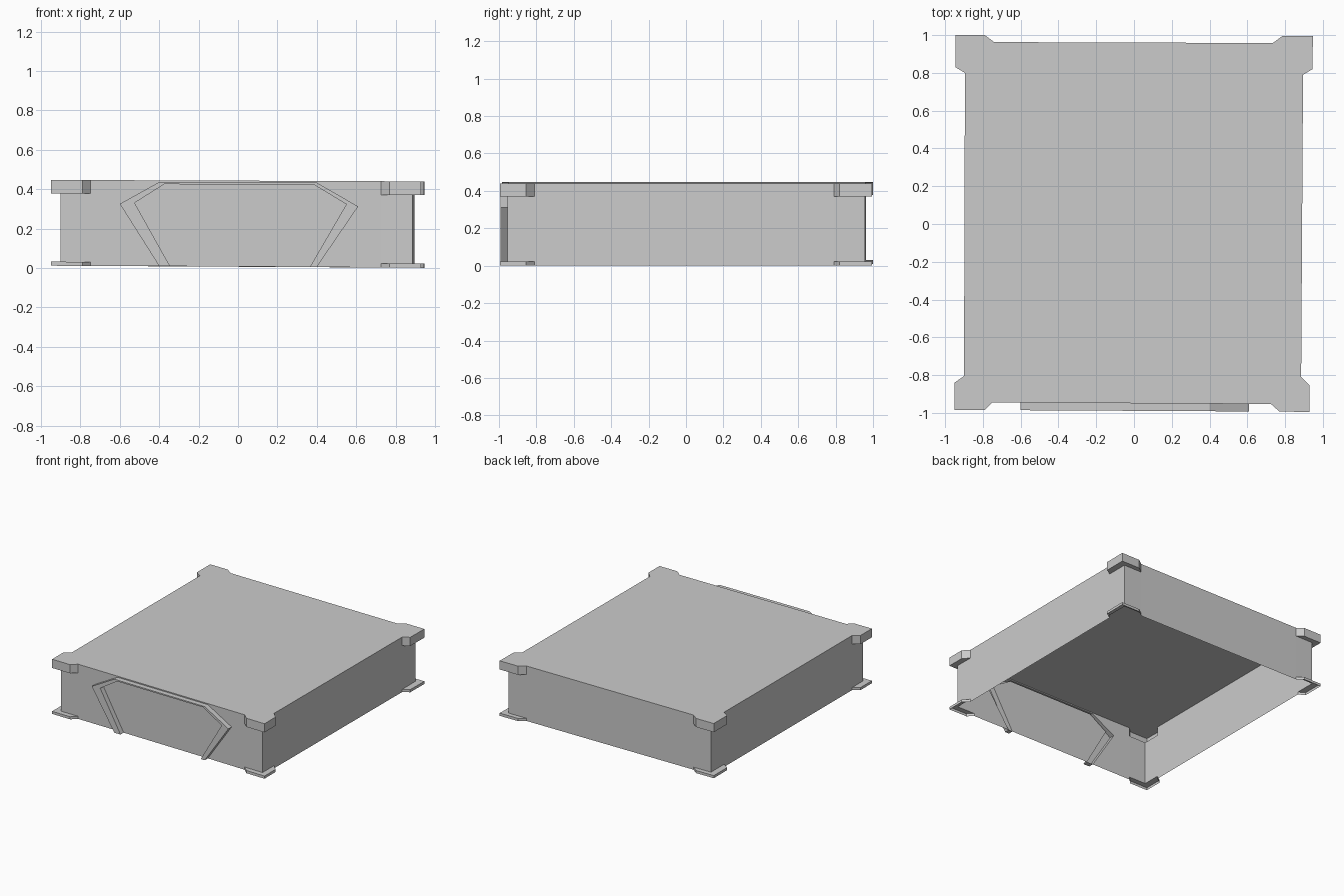
import bpy, bmesh

if "Cube" in bpy.data.objects:
    bpy.data.objects.remove(bpy.data.objects["Cube"])


def make_object(name, faces):
    """Build an object from a list of polygons, welding shared corners."""
    bm = bmesh.new()
    for poly in faces:
        bm.faces.new([bm.verts.new(p) for p in poly])
    bmesh.ops.remove_doubles(bm, verts=bm.verts, dist=0.0005)
    bmesh.ops.recalc_face_normals(bm, faces=bm.faces)
    mesh = bpy.data.meshes.new(name)
    bm.to_mesh(mesh)
    bm.free()
    obj = bpy.data.objects.new(name, mesh)
    bpy.context.collection.objects.link(obj)
    return obj


# Height levels, with the slight sideways tilt of the model
FLOOR, FOOT, CLAMP, TOP = (0.006, 0.0055), (0.027, 0.005), (0.374, 0.004), (0.443, 0.004)


def at(p, level):
    return (p[0], p[1], level[0] - level[1] * p[0])


def wall_strip(pts, lo, hi):
    return [[at(a, lo), at(b, lo), at(b, hi), at(a, hi)] for a, b in zip(pts, pts[1:])]


# Corner guard outlines, counter-clockwise, each with its inner wall corner
corners = [
    ([(-.90, -.805), (-.95, -.84), (-.95, -.985), (-.79, -.985), (-.75, -.945)], (-.90, -.945)),
    ([(.725, -.953), (.77, -.993), (.93, -.995), (.93, -.855), (.885, -.81)], (.885, -.954)),
    ([(.895, .79), (.945, .82), (.947, .995), (.785, .995), (.735, .958)], (.895, .958)),
    ([(-.74, .963), (-.79, 1.0), (-.945, 1.0), (-.945, .83), (-.895, .80)], (-.895, .963)),
]

# Hollow case: lid, corner guards and feet, walls
shell = [[at(p, TOP) for guard, _ in corners for p in guard]]
for i, (guard, inner) in enumerate(corners):
    shell += wall_strip(guard, FLOOR, FOOT)
    shell += wall_strip(guard, CLAMP, TOP)
    shell += wall_strip([guard[0], inner, guard[4]], FOOT, CLAMP)
    for level in (FOOT, CLAMP):
        shell.append([at(p, level) for p in guard + [inner]])
    if i != 0:
        shell += wall_strip([guard[4], corners[(i + 1) % 4][0][0]], FLOOR, TOP)


def front(x, z, out=0.0):
    return (x, -.949 - .0054 * x - out, z)


# Front wall with a cut-out where the raised frame sits
outer = [(-.40, .009), (-.60, .325), (-.40, .436), (.40, .433), (.61, .312), (.40, .005)]
inner = [(-.345, .009), (-.525, .33), (-.375, .425), (.385, .423), (.55, .323), (.365, .005)]
left, right = corners[0][0][4], corners[1][0][0]
shell.append([at(left, FLOOR)] + [front(*p) for p in outer]
             + [at(right, FLOOR), at(right, TOP), at(left, TOP)])
make_object("case_shell", shell)

# Raised front frame
D = 0.04
frame = []
for k in range(5):
    a, b, c, d = outer[k], outer[k + 1], inner[k + 1], inner[k]
    frame.append([front(*a, D), front(*b, D), front(*c, D), front(*d, D)])
    frame.append([front(*a), front(*b), front(*b, D), front(*a, D)])
    frame.append([front(*d, D), front(*c, D), front(*c), front(*d)])
for k in (0, 5):
    frame.append([front(*outer[k]), front(*outer[k], D), front(*inner[k], D), front(*inner[k])])
make_object("front_frame", frame)

# Recessed panel inside the frame
make_object("front_panel", [[front(*p) for p in inner]])
